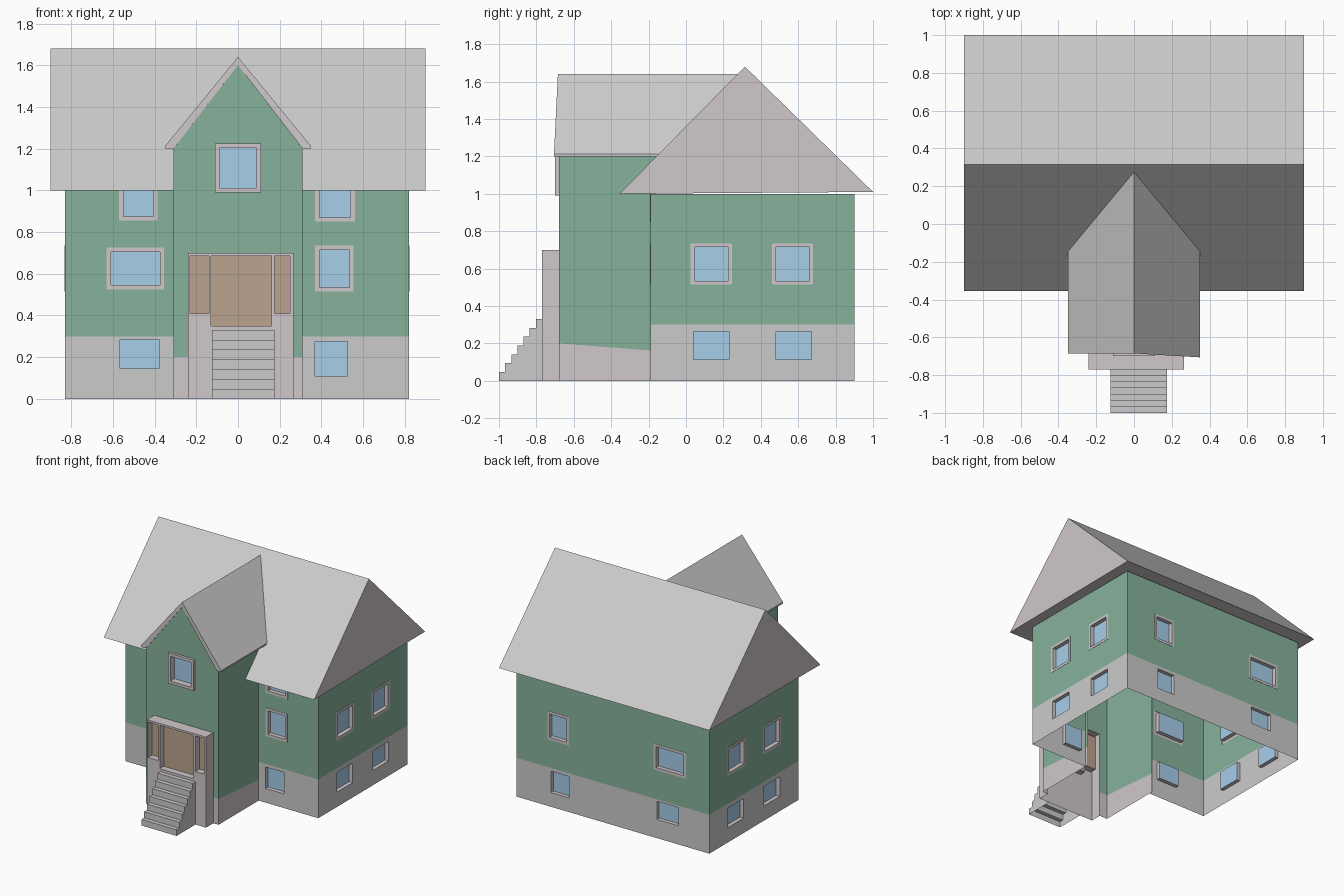
import bpy, bmesh
from mathutils import Vector

if "Cube" in bpy.data.objects:
    bpy.data.objects.remove(bpy.data.objects["Cube"])

COL = {"green": (0.24, 0.45, 0.33, 1), "trim": (0.63, 0.58, 0.60, 1),
       "glass": (0.39, 0.62, 0.82, 1), "wood": (0.50, 0.37, 0.27, 1)}
MATS = {}
for key, rgba in COL.items():
    MATS[key] = bpy.data.materials.new(key)
    MATS[key].diffuse_color = rgba
MATS["grey"] = bpy.data.materials.new("grey")
MATS["grey"].diffuse_color = (0.75, 0.75, 0.75, 1)

# side name -> (horizontal axis, outward normal)
SIDES = {"front": (Vector((1, 0, 0)), Vector((0, -1, 0))),
         "back": (Vector((1, 0, 0)), Vector((0, 1, 0))),
         "right": (Vector((0, 1, 0)), Vector((1, 0, 0))),
         "left": (Vector((0, 1, 0)), Vector((-1, 0, 0)))}
Z = Vector((0, 0, 1))


def make(name, faces):
    """Build an object from (points, outward direction, material) faces."""
    bm = bmesh.new()
    me = bpy.data.meshes.new(name)
    keys = sorted({f[2] for f in faces})
    if keys != ["grey"]:
        for k in keys:
            me.materials.append(MATS[k])
    for pts, out, mat in faces:
        f = bm.faces.new([bm.verts.new(p) for p in pts])
        f.normal_update()
        if f.normal.dot(Vector(out)) < 0:
            f.normal_flip()
        f.material_index = keys.index(mat)
    bmesh.ops.remove_doubles(bm, verts=bm.verts, dist=0.0002)
    bm.to_mesh(me)
    bm.free()
    ob = bpy.data.objects.new(name, me)
    bpy.context.collection.objects.link(ob)
    return ob


def rect_pts(side, c, r, w):
    U, N = SIDES[side]
    u0, u1, v0, v1 = r
    return [U * u + Z * v + N * (c + w) for u, v in ((u0, v0), (u1, v0), (u1, v1), (u0, v1))]


def panel(side, c, r, mat, holes=(), w=0.0):
    """Flat wall rectangle with rectangular openings."""
    clip = lambda a, lo, hi: round(min(max(a, lo), hi), 4)
    us = sorted({r[0], r[1]} | {clip(a, r[0], r[1]) for h in holes for a in h[:2]})
    vs = sorted({r[2], r[3]} | {clip(a, r[2], r[3]) for h in holes for a in h[2:]})
    faces = []
    for u0, u1 in zip(us, us[1:]):
        for v0, v1 in zip(vs, vs[1:]):
            cu, cv = (u0 + u1) / 2, (v0 + v1) / 2
            if not any(h[0] < cu < h[1] and h[2] < cv < h[3] for h in holes):
                faces.append((rect_pts(side, c, (u0, u1, v0, v1), w), SIDES[side][1], mat))
    return faces


def tube(side, c, r, w0, w1, mat, inward=True):
    """Four strips joining a rectangle at depth w0 to the same one at w1."""
    a, b = rect_pts(side, c, r, w0), rect_pts(side, c, r, w1)
    mid = sum(a + b, Vector()) / 8
    faces = []
    for i in range(4):
        q = [a[i], a[(i + 1) % 4], b[(i + 1) % 4], b[i]]
        d = mid - sum(q, Vector()) / 4
        faces.append((q, d if inward else -d, mat))
    return faces


def window(name, side, c, r, frame=0.02, out=0.002, depth=0.03, fill="glass"):
    inner = (r[0] + frame, r[1] - frame, r[2] + frame, r[3] - frame)
    faces = tube(side, c, inner, out, -depth, "trim") + panel(side, c, inner, fill, w=-depth)
    if frame:
        faces += panel(side, c, r, "trim", [inner], out)
        faces += tube(side, c, r, 0, out, "trim", False)
    make(name, faces)


# main house walls: side, plane offset, horizontal range, wall top, windows
low = [(-0.565, -0.38, 0.145, 0.285), (0.37, 0.525, 0.11, 0.275)]
mid = [(-0.63, -0.355, 0.525, 0.725), (0.37, 0.555, 0.515, 0.735)]
top = [(-0.57, -0.385, 0.855, 1.065), (0.37, 0.56, 0.85, 1.065)]
side_low = [(0.04, 0.23, 0.115, 0.265), (0.48, 0.67, 0.115, 0.265)]
side_mid = [(0.025, 0.245, 0.515, 0.735), (0.46, 0.68, 0.515, 0.735)]
walls = [("front", 0.19, [(-0.83, -0.31), (0.31, 0.82)], 1.07, low, mid + top),
         ("back", 0.90, [(-0.83, 0.82)], 1.0, low, mid),
         ("right", 0.82, [(-0.19, 0.90)], 1.0, side_low, side_mid),
         ("left", 0.83, [(-0.19, 0.90)], 1.0, side_low, side_mid)]
base, upper = [], []
for side, c, spans, h, lo, hi in walls:
    for u0, u1 in spans:
        base += panel(side, c, (u0, u1, 0, 0.30), "grey", [r for r in lo if u0 < r[0] < u1])
        upper += panel(side, c, (u0, u1, 0.30, h), "green", [r for r in hi if u0 < r[0] < u1])
    for i, r in enumerate(lo):
        window(f"{side}_basement_window_{i}", side, c, r, frame=0, out=0)
    for i, r in enumerate(hi):
        window(f"{side}_window_{i}", side, c, r)
make("foundation", base)
make("house_walls", upper)

# main roof prism
prof = [(-0.355, 1.0), (0.315, 1.68), (1.0, 1.01)]
L, R = [[Vector((x, y, z)) for y, z in prof] for x in (-0.9, 0.9)]
make("main_roof", [(L, (-1, 0, 0), "trim"), (R, (1, 0, 0), "trim"),
                   ([L[0], R[0], R[1], L[1]], (0, -1, 1), "grey"),
                   ([L[1], R[1], R[2], L[2]], (0, 1, 1), "grey"),
                   ([L[0], R[0], R[2], L[2]], (0, 0, -1), "trim")])

# entrance wing walls with gable
win, entry = (-0.11, 0.11, 0.99, 1.225), (-0.235, 0.26, 0, 0.695)
wing = panel("front", 0.68, (-0.31, 0.31, 0.2, 1.2), "green", [win, entry])
wing += panel("front", 0.68, (-0.31, 0.31, 0, 0.2), "trim", [entry])
g = 0.2906
wing.append(([(-g, -0.68, 1.225), (g, -0.68, 1.225), (0, -0.68, 1.6)], (0, -1, 0), "green"))
for s in (-1, 1):
    wing.append(([(s * 0.31, -0.68, 1.2), (s * 0.11, -0.68, 1.2),
                  (s * 0.11, -0.68, 1.225), (s * g, -0.68, 1.225)], (0, -1, 0), "green"))
    x = s * 0.31
    wing.append(([(x, -0.68, 0.2), (x, -0.16, 0.16), (x, -0.16, 1.2), (x, -0.68, 1.2)],
                 (s, 0, 0), "green"))
    wing.append(([(x, -0.68, 0), (x, -0.16, 0), (x, -0.16, 0.16), (x, -0.68, 0.2)],
                 (s, 0, 0), "trim"))
make("entrance_wing", wing)
window("gable_window", "front", 0.68, win, frame=0.022, out=0.02)

# wing roof: chevron section mitred into the main roof
sec = [(-0.35, 1.2), (-0.35, 1.212), (0, 1.64), (0.35, 1.212), (0.35, 1.2),
       (0.31, 1.2), (0, 1.6), (-0.31, 1.2)]
outs = [(-1, 0, 0), (-1, 0, 1), (1, 0, 1), (1, 0, 0), (0, 0, -1), (-1, 0, -1), (1, 0, -1), (0, 0, -1)]
F = [Vector((x, -0.685 - max(x, 0) * 0.06, z)) for x, z in sec]
B = [Vector((x, 0.28 - 1.2 * abs(x), z)) for x, z in sec]
faces = []
for i in range(8):
    j = (i + 1) % 8
    faces.append(([F[i], F[j], B[j], B[i]], outs[i], "grey" if i in (1, 2) else "trim"))
for q in ((0, 1, 2, 6, 7), (2, 3, 4, 5, 6)):
    faces.append(([F[i] for i in q], (0, -1, 0), "trim"))
make("wing_roof", faces)

# door surround with recessed door and side panels
doors = {"door": (-0.13, 0.16, 0.35, 0.685), "left_door_panel": (-0.23, -0.14, 0.41, 0.685),
         "right_door_panel": (0.175, 0.25, 0.41, 0.685)}
faces = panel("front", 0.77, (-0.24, 0.265, 0, 0.7), "trim", list(doors.values()))
faces += tube("front", 0.77, (-0.24, 0.265, 0, 0.7), 0, -0.09, "trim", False)[1:]
make("door_surround", faces)
for name, r in doors.items():
    window(name, "front", 0.77, r, frame=0, out=0, depth=0.05, fill="wood")

# front steps, open underneath
x0, x1, n = -0.125, 0.175, 7
dy, dz = 0.23 / n, 0.33 / n
faces = []
for i in range(n):
    y, z = -1 + i * dy, (i + 1) * dz
    faces += panel("front", -y, (x0, x1, z - dz, z), "grey")
    faces.append(([(x0, y, z), (x1, y, z), (x1, y + dy, z), (x0, y + dy, z)], (0, 0, 1), "grey"))
    faces += panel("right", x1, (y, y + dy, 0, z), "grey")
    faces += panel("left", -x0, (y, y + dy, 0, z), "grey")
make("front_steps", faces)

for m in bpy.data.materials:
    if m.users and not m.is_grease_pencil:
        m.use_nodes = True
        m.node_tree.nodes["Principled BSDF"].inputs["Base Color"].default_value = m.diffuse_color
